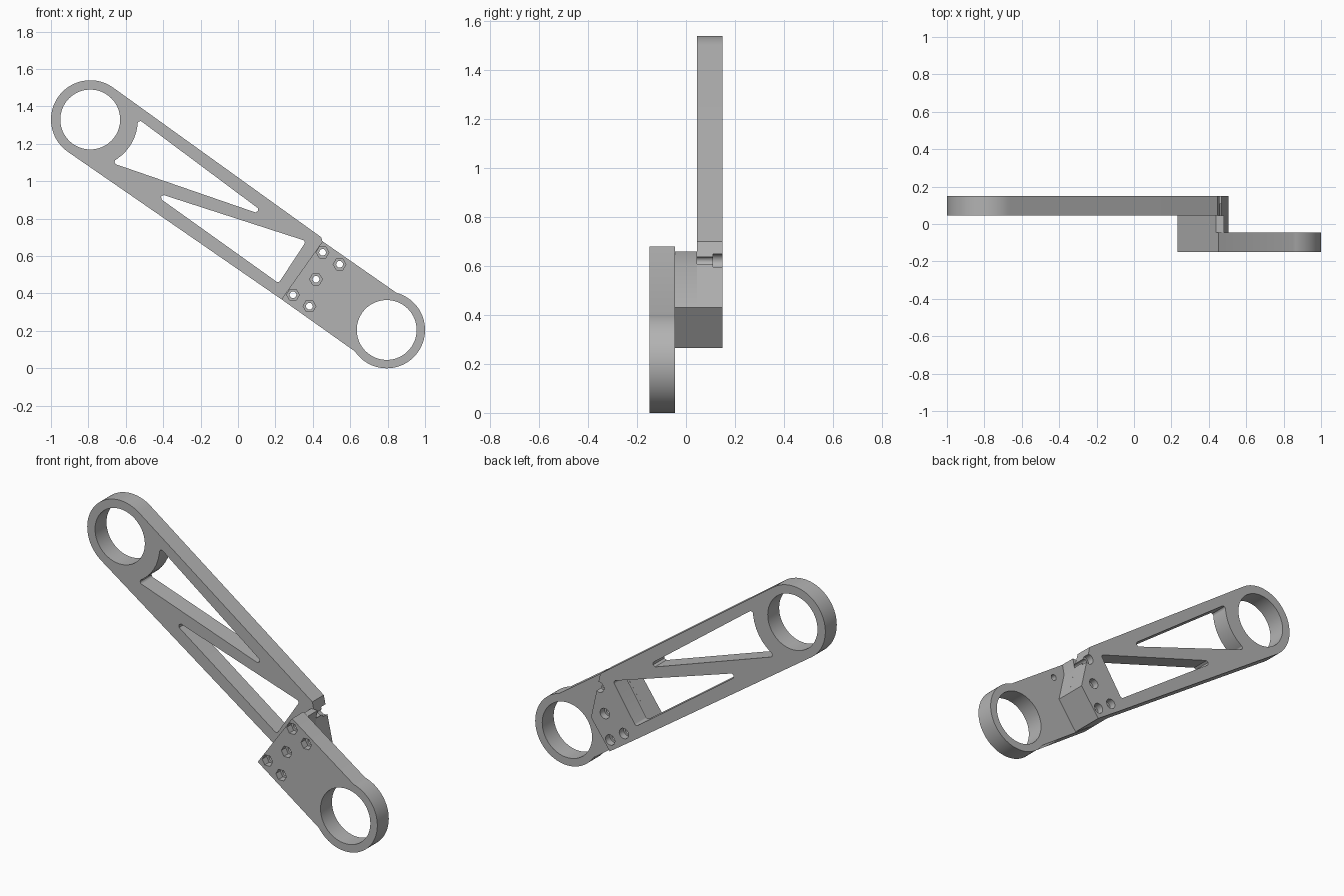
import bpy, bmesh
from math import sin, cos, tan, radians
from mathutils import Matrix, Vector

cube = bpy.data.objects.get("Cube")
if cube:
    bpy.data.objects.remove(cube, do_unlink=True)

grey = bpy.data.materials.new("plain grey")
grey.use_nodes = True
GREY = (0.45, 0.45, 0.45, 1)
grey.diffuse_color = GREY
grey.node_tree.nodes["Principled BSDF"].inputs["Base Color"].default_value = GREY


def arc(centre, r, start=0, end=360, n=64):
    """Points on an arc; a full turn leaves out the repeated last point."""
    steps = n if end - start == 360 else n - 1
    angles = [radians(start + (end - start) * i / steps) for i in range(n)]
    return [(centre[0] + r * cos(a), centre[1] + r * sin(a)) for a in angles]


def fillet(points, corners, r, n=6):
    """Round the chosen corners of a closed outline."""
    out = []
    for i, p in enumerate(points):
        if i not in corners:
            out.append(p)
            continue
        p = Vector(p)
        a = (Vector(points[i - 1]) - p).normalized()
        b = (Vector(points[(i + 1) % len(points)]) - p).normalized()
        half = a.angle(b) / 2
        centre = p + (a + b).normalized() * r / sin(half)
        first = p + a * r / tan(half) - centre
        last = p + b * r / tan(half) - centre
        for k in range(n + 1):
            d = first.lerp(last, k / n).normalized() * r
            out.append(tuple(centre + d))
    return out


def prism(name, outlines, y0, y1):
    """Extrude outlines in the xz plane, with inner outlines as holes."""
    curve = bpy.data.curves.new(name, "CURVE")
    curve.dimensions = "2D"
    curve.fill_mode = "BOTH"
    curve.extrude = (y1 - y0) / 2
    for pts in outlines:
        spline = curve.splines.new("POLY")
        spline.points.add(len(pts) - 1)
        for point, (x, z) in zip(spline.points, pts):
            point.co = (x, z, 0, 1)
        spline.use_cyclic_u = True
    temp = bpy.data.objects.new(name + "_profile", curve)
    bpy.context.collection.objects.link(temp)
    graph = bpy.context.evaluated_depsgraph_get()
    mesh = bpy.data.meshes.new_from_object(temp.evaluated_get(graph))
    bpy.data.objects.remove(temp, do_unlink=True)
    mesh.transform(Matrix.Translation((0, (y0 + y1) / 2, 0)) @ Matrix.Rotation(radians(90), 4, "X"))
    bm = bmesh.new()
    bm.from_mesh(mesh)
    bmesh.ops.remove_doubles(bm, verts=bm.verts, dist=0.0001)
    bmesh.ops.recalc_face_normals(bm, faces=bm.faces)
    bm.to_mesh(mesh)
    bm.free()
    mesh.materials.clear()
    mesh.materials.append(grey)
    obj = bpy.data.objects.new(name, mesh)
    bpy.context.collection.objects.link(obj)
    return obj


def cut(obj, cutters):
    for cutter in cutters:
        mod = obj.modifiers.new("holes", "BOOLEAN")
        mod.operation = "DIFFERENCE"
        mod.solver = "EXACT"
        mod.object = cutter
    graph = bpy.context.evaluated_depsgraph_get()
    mesh = bpy.data.meshes.new_from_object(obj.evaluated_get(graph))
    obj.modifiers.clear()
    obj.data = mesh


# Main measurements
UPPER, LOWER = (-0.79, 1.33), (0.795, 0.205)
FRONT, BACK, GAP = -0.15, 0.15, 0.045
CORNER, HEEL, POINT = (0.232, 0.369), (0.385, 0.265), (0.505, 0.43)
BOLTS = [(0.452, 0.62), (0.543, 0.556), (0.417, 0.476), (0.294, 0.393), (0.382, 0.332)]

# Long arm: ring end, pointed foot and two rounded windows
arm_outline = arc(UPPER, 0.21, 53.8, 235.3, 40) + [CORNER, HEEL, POINT, (0.446, 0.70)]
ring_side = arc(UPPER, 0.255, -64.4, 1, 9)
upper_window = fillet(ring_side + [(0.175, 0.805)], {0, 8, 9}, 0.014)
lower_window = fillet([(-0.48, 0.953), (0.365, 0.68), (0.217, 0.455)], {0, 1, 2}, 0.014)
long_arm = prism("long_arm", [arm_outline, arc(UPPER, 0.16), upper_window, lower_window], GAP, BACK)

# Short arm: plate merging into the second ring
plate_outline = arc(LOWER, 0.205, -146, 75, 48) + [(0.452, 0.679), CORNER]
short_arm = prism("short_arm", [plate_outline, arc(LOWER, 0.16)], FRONT, -GAP)

# Spacer block joining the two arms
spacer_outline = [CORNER, HEEL, POINT, (0.468, 0.6), (0.48, 0.66), (0.439, 0.66)]
spacer = prism("spacer_block", [spacer_outline], -GAP, GAP)

# Bolt holes with hexagonal front pockets and round back pockets
shafts = prism("shaft_cutter", [arc(b, 0.018, n=20) for b in BOLTS], -0.2, 0.2)
hexes = prism("hex_cutter", [arc(b, 0.034, n=6) for b in BOLTS], -0.2, -0.11)
rounds = prism("round_cutter", [arc(b, 0.03, n=24) for b in BOLTS], 0.11, 0.2)
cut(long_arm, [shafts, rounds])
cut(short_arm, [shafts, hexes])
cut(spacer, [shafts])
for helper in (shafts, hexes, rounds):
    bpy.data.objects.remove(helper, do_unlink=True)

# Smooth round walls, keep edges sharp
bpy.ops.object.select_all(action="DESELECT")
for obj in (long_arm, short_arm, spacer):
    obj.select_set(True)
bpy.context.view_layer.objects.active = long_arm
bpy.ops.object.shade_smooth_by_angle(angle=radians(30))
